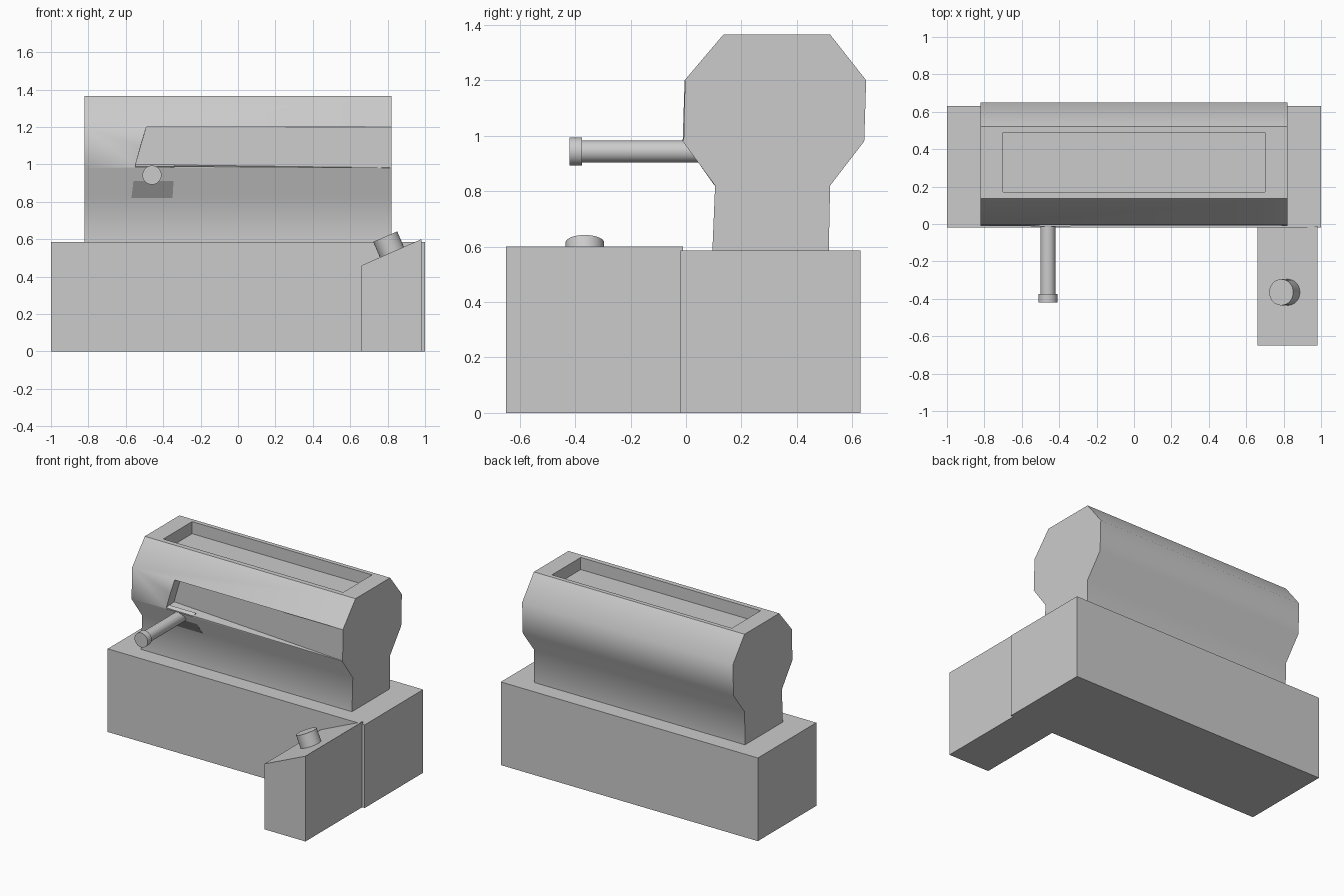
import bpy, math
from mathutils import Vector

if "Cube" in bpy.data.objects:
    bpy.data.objects.remove(bpy.data.objects["Cube"])


def mesh_object(name, verts, faces):
    mesh = bpy.data.meshes.new(name)
    mesh.from_pydata(verts, [], faces)
    obj = bpy.data.objects.new(name, mesh)
    bpy.context.collection.objects.link(obj)
    # consistent outward normals
    bpy.context.view_layer.objects.active = obj
    bpy.ops.object.select_all(action='DESELECT')
    obj.select_set(True)
    bpy.ops.object.mode_set(mode='EDIT')
    bpy.ops.mesh.select_all(action='SELECT')
    bpy.ops.mesh.normals_make_consistent(inside=False)
    bpy.ops.object.mode_set(mode='OBJECT')
    return obj


def loft(name, ring_a, ring_b):
    n = len(ring_a)
    faces = [list(range(n))[::-1], list(range(n, 2 * n))]
    faces += [[i, (i + 1) % n, n + (i + 1) % n, n + i] for i in range(n)]
    return mesh_object(name, ring_a + ring_b, faces)


def box(name, x0, x1, y0, y1, z0, z1):
    ring = [(x0, y0), (x1, y0), (x1, y1), (x0, y1)]
    return loft(name, [(x, y, z0) for x, y in ring], [(x, y, z1) for x, y in ring])


def smooth(obj, degrees):
    bpy.ops.object.select_all(action='DESELECT')
    obj.select_set(True)
    bpy.context.view_layer.objects.active = obj
    bpy.ops.object.shade_smooth_by_angle(angle=math.radians(degrees))


def rod(name, start, end, radius):
    a, b = Vector(start), Vector(end)
    bpy.ops.mesh.primitive_cylinder_add(vertices=32, radius=radius, depth=(b - a).length,
                                        location=(a + b) / 2,
                                        rotation=(b - a).to_track_quat('Z', 'Y').to_euler())
    obj = bpy.context.object
    obj.name = name
    smooth(obj, 40)


def cut(obj, cutter):
    cutter.hide_render = True
    mod = obj.modifiers.new("cut", 'BOOLEAN')
    mod.operation = 'DIFFERENCE'
    mod.solver = 'EXACT'
    mod.object = cutter
    bpy.context.view_layer.objects.active = obj
    bpy.ops.object.modifier_apply(modifier=mod.name)
    bpy.data.objects.remove(cutter)


# Base block
box("base", -1, 1, -0.02, 0.63, 0, 0.585)

# Body: side profile (y, z) swept along x
profile = [(0.095, 0.58), (0.105, 0.82), (-0.012, 0.98), (-0.005, 1.2), (0.135, 1.365),
           (0.52, 1.365), (0.65, 1.2), (0.643, 0.98), (0.52, 0.82), (0.515, 0.58)]
body = loft("body", [(-0.82, y, z) for y, z in profile], [(0.82, y, z) for y, z in profile])

# Shallow tray in the top
cut(body, box("tray_cutter", -0.7, 0.7, 0.17, 0.49, 1.28, 1.5))

# Front recess, deep at the lever and fading out to the right
front = [(-0.55, -0.1, 0.98), (0.83, -0.1, 0.98), (0.83, -0.1, 1.2), (-0.49, -0.1, 1.2)]
back = [(-0.55, 0.075, 1.0), (0.83, -0.009, 0.982), (0.83, -0.004, 1.2), (-0.49, 0.07, 1.2)]
cut(body, loft("recess_cutter", front, back))
smooth(body, 46)

# Sloped plate that carries the lever
plate = [(-0.57, 0.103, 0.82), (-0.35, 0.103, 0.82), (-0.34, -0.014, 0.985), (-0.55, -0.014, 0.985)]
loft("lever_plate", plate, [(x, y + 0.03, z + 0.015) for x, y, z in plate])

# Lever with end cap
rod("lever", (-0.46, -0.4, 0.943), (-0.46, 0.12, 0.943), 0.04)
rod("lever_cap", (-0.46, -0.42, 0.943), (-0.46, -0.375, 0.943), 0.051)

# Side console with slanted top
side = [(0.66, 0), (0.98, 0), (0.98, 0.6), (0.66, 0.46)]
loft("console", [(x, -0.65, z) for x, z in side], [(x, -0.01, z) for x, z in side])

# Knob standing square to the slant
rod("knob", (0.83, -0.365, 0.515), (0.787, -0.365, 0.614), 0.07)
